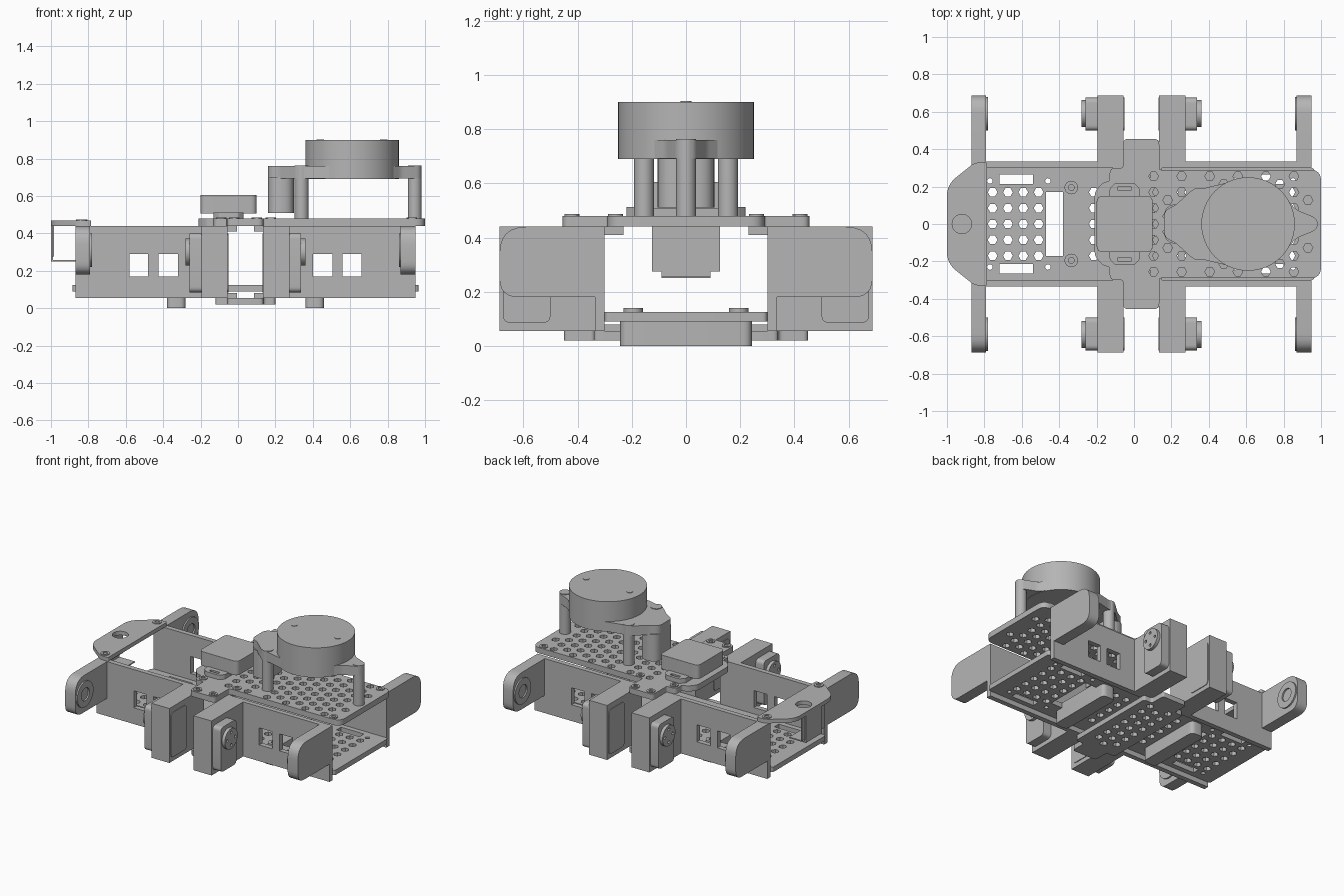
import bpy, bmesh, math
from mathutils import Vector

if "Cube" in bpy.data.objects:
    bpy.data.objects.remove(bpy.data.objects["Cube"], do_unlink=True)

grey = bpy.data.materials.new("plain_grey")
grey.use_nodes = True
tone = (0.46, 0.46, 0.46, 1)
grey.diffuse_color = tone
grey.node_tree.nodes["Principled BSDF"].inputs["Base Color"].default_value = tone

MID = 0.04          # x of the chassis symmetry plane
made = []


def circle(x, y, r, n=32):
    return [(x + r * math.cos(math.tau * i / n), y + r * math.sin(math.tau * i / n)) for i in range(n)]


def rect(x0, x1, y0, y1):
    return [(x0, y0), (x1, y0), (x1, y1), (x0, y1)]


def rounded(points, r, steps=6):
    """Round the corners of a polygon; a point may carry its own radius."""
    out = []
    for i, p in enumerate(points):
        radius = p[2] if len(p) > 2 else r
        c = Vector(p[:2])
        a = Vector(points[i - 1][:2]) - c
        b = Vector(points[(i + 1) % len(points)][:2]) - c
        d = min(radius, a.length * 0.49, b.length * 0.49)
        if d <= 0:
            out.append(tuple(c))
            continue
        p1, p2 = c + a.normalized() * d, c + b.normalized() * d
        for k in range(steps + 1):
            t = k / steps
            out.append(tuple(p1 * (1 - t) ** 2 + c * 2 * t * (1 - t) + p2 * t * t))
    return out


def mirror_y(half):
    """Close an outline given for y > 0 by reflecting it."""
    return half + [(p[0], -p[1], *p[2:]) for p in reversed(half)]


def plate(name, outline, lo, hi, holes=(), axis="z"):
    """Extrude an outline with holes between two heights along an axis."""
    curve = bpy.data.curves.new(name, "CURVE")
    curve.dimensions, curve.fill_mode = "2D", "BOTH"
    curve.extrude = (hi - lo) / 2
    for loop in [outline, *holes]:
        s = curve.splines.new("POLY")
        s.points.add(len(loop) - 1)
        for q, p in zip(s.points, loop):
            q.co = (p[0], p[1], 0, 1)
        s.use_cyclic_u = True
    tmp = bpy.data.objects.new(name + "_path", curve)
    bpy.context.collection.objects.link(tmp)
    deps = bpy.context.evaluated_depsgraph_get()
    mesh = bpy.data.meshes.new_from_object(tmp.evaluated_get(deps))
    bpy.data.objects.remove(tmp, do_unlink=True)
    mid = (lo + hi) / 2
    bm = bmesh.new()
    bm.from_mesh(mesh)
    for v in bm.verts:
        a, b, c = v.co
        v.co = {"z": (a, b, c + mid), "y": (a, c + mid, b), "x": (c + mid, a, b)}[axis]
    bmesh.ops.remove_doubles(bm, verts=bm.verts, dist=1e-5)
    bmesh.ops.recalc_face_normals(bm, faces=bm.faces)
    bm.to_mesh(mesh)
    bm.free()
    mesh.name = name
    ob = bpy.data.objects.new(name, mesh)
    bpy.context.collection.objects.link(ob)
    mesh.materials.clear()
    mesh.materials.append(grey)
    made.append(ob)
    return ob


def box(name, x0, x1, y0, y1, z0, z1):
    return plate(name, rect(x0, x1, y0, y1), z0, z1)


def span(s, a, b):
    """Offsets from the symmetry plane as an ordered x range."""
    return sorted((MID + s * a, MID + s * b))


def clear_of(x, y, spots, gap):
    return all(math.hypot(x - a, y - b) > gap for a, b in spots)


# Perforated floor plate
holes = []
for s in (-1, 1):
    for i in range(4):
        holes += [circle(MID + s * (0.55 + 0.082 * i), 0.085 * j, 0.026, 6) for j in range(-2, 3)]
    holes.append(rect(*span(s, 0.42, 0.51), -0.17, 0.17))
    for t in (-1, 1):
        holes.append(rect(*span(s, 0.58, 0.76), *sorted((t * 0.215, t * 0.265))))
        holes += [circle(MID + s * u, t * 0.23, 0.015, 12) for u in (0.5, 0.81)]
for i in range(-3, 4):
    holes += [circle(MID + 0.085 * i, 0.085 * j, 0.026, 6) for j in range(-2, 3)]
plate("floor_plate", rounded(rect(-0.885, 0.965, -0.3, 0.3), 0.02), 0.09, 0.125, holes)

# Lower cross plate under the motors
half = [(0.235, 0), (0.16, 0.24), (0.16, 0.34), (0.095, 0.34), (0.095, 0.45)]
right = [(MID + u, y) for u, y in half[1:]]
left = [(MID - u, y) for u, y in reversed(half[1:])]
holes = [circle(MID + 0.075 * i, 0.085 * j + 0.0425 * (i % 2), 0.026, 6)
         for i in (-1, 0, 1) for j in range(-3, 3 + 1)]
plate("lower_cross_plate", rounded(mirror_y(right + left), 0.02), 0.02, 0.055, holes)

# Top deck with staggered holes
screws = [(x, s * y) for s in (-1, 1) for x, y in
          [(-0.02, 0.42), (0.1, 0.42), (-0.09, 0.26), (0.175, 0.26), (0.93, 0.26)]]
posts = [(0.34, 0.155), (0.34, -0.155), (0.945, 0)]
deck = [(1.0, 0.29, 0.06), (0.135, 0.29, 0.01), (0.135, 0.455, 0.03), (-0.06, 0.455, 0.03),
        (-0.06, 0.3, 0.01), (-0.13, 0.3, 0.03), (-0.13, 0.23, 0.01), (-0.17, 0.22, 0.02), (-0.21, 0.17, 0.02)]
holes = []
for i in range(12):
    for j in range(-3, 4):
        x, y = 0.105 + 0.075 * i, 0.085 * j + 0.0425 * (i % 2)
        if abs(y) < 0.26 and clear_of(x, y, screws + posts, 0.062):
            holes.append(circle(x, y, 0.026, 6))
plate("top_deck", rounded(mirror_y(deck), 0.02), 0.44, 0.48, holes)
for x, y in screws:
    plate("deck_screw", circle(x, y, 0.028, 24), 0.48, 0.486, [circle(x, y, 0.014, 16)])

# Chassis sides, repeated on all four corners
for s in (-1, 1):
    for t in (-1, 1):
        wall = rect(*span(s, 0.095, 0.91), 0.055, 0.44)
        windows = [rect(*span(s, a, b), 0.17, 0.29) for a, b in ((0.36, 0.465), (0.52, 0.62))]
        plate("side_wall", wall, *sorted((t * 0.3, t * 0.335)), windows, "y")
        for z0, z1 in ((0.41, 0.44), (0.055, 0.08)):
            box("deck_tab", *span(s, 0.045, 0.11), *sorted((t * 0.23, t * 0.335)), z0, z1)
        # Motor housing, motor and output disc
        box("motor_housing", *span(s, 0.095, 0.235), *sorted((t * 0.3, t * 0.688)), 0.055, 0.44)
        cover = rounded(rect(*sorted((t * 0.5, t * 0.675)), 0.085, 0.4), 0.03)
        plate("motor_cover", cover, *span(s, 0.09, 0.096), axis="x")
        plate("motor_body", rounded(cover, 0), *span(s, 0.23, 0.298), axis="x")
        hub = circle(t * 0.59, 0.3, 0.072)
        pins = [circle(t * 0.59 + a, 0.3 + b, 0.01, 12) for a, b in ((0.045, 0), (-0.045, 0), (0, 0.045), (0, -0.045))]
        plate("output_disc", hub, *span(s, 0.295, 0.32), pins, "x")
        # End arm with bearing ring on the inner face
        arm = rounded([(t * 0.33, 0.18, 0), (t * 0.688, 0.18, 0.07), (t * 0.688, 0.44, 0.1), (t * 0.33, 0.44, 0)], 0)
        plate("end_arm", arm, *span(s, 0.83, 0.91), axis="x")
        ring = circle(t * 0.59, 0.31, 0.09)
        plate("bearing_ring", ring, *span(s, 0.82, 0.831), [circle(t * 0.59, 0.31, 0.045)], "x")
        # Standoff ring on the floor
        x = MID + s * 0.375
        plate("floor_boss", circle(x, t * 0.195, 0.036), 0.12, 0.14, [circle(x, t * 0.195, 0.016, 16)])
    # Foot bar
    plate("foot_bar", rounded(rect(*span(s, 0.32, 0.42), -0.243, 0.243), 0.035), 0, 0.09)

# Sensor bracket at the rear end
bracket = [(-0.785, 0.33, 0.01), (-0.85, 0.33, 0.04), (-1.0, 0.21, 0.06)]
plate("bracket_plate", rounded(mirror_y(bracket), 0.02), 0.44, 0.468, [circle(-0.92, 0, 0.052)])
for t in (-1, 1):
    plate("bracket_screw", circle(-0.835, t * 0.29, 0.03, 24), 0.468, 0.473, [circle(-0.835, t * 0.29, 0.015, 16)])
box("bracket_back", -1.0, -0.99, -0.09, 0.09, 0.25, 0.45)
box("bracket_wing", -0.995, -0.985, -0.125, 0.125, 0.275, 0.45)
box("bracket_lip", -1.0, -0.87, -0.09, 0.09, 0.25, 0.258)

# Receiver module on the deck
pad = [(0.03, 0.16), (0.03, 0.19), (0.0, 0.22), (-0.1, 0.22), (-0.13, 0.19), (-0.13, 0.16)]
slots = [rect(-0.085, -0.015, *sorted((t * 0.18, t * 0.2))) for t in (-1, 1)]
plate("receiver_pad", rounded(mirror_y(pad), 0.01), 0.48, 0.512, slots)
dome = plate("receiver_case", rounded(rect(-0.2, 0.1, -0.15, 0.15), 0.035), 0.505, 0.605)
bev = dome.modifiers.new("soft_edges", "BEVEL")
bev.width, bev.segments = 0.018, 3

# Scanner: posts, base, drive housing and round head
for x, y in posts:
    plate("scanner_post", circle(x, y, 0.037), 0.48, 0.764)
base = [(0.98, 0.03, 0.03), (0.87, 0.075), (0.8, 0.15), (0.5, 0.222), (0.37, 0.19), (0.32, 0.19, 0.04), (0.22, 0.1), (0.16, 0.07, 0.05)]
plate("scanner_base", rounded(mirror_y(base), 0.02), 0.692, 0.76)
plate("scanner_drive", rounded(rect(0.16, 0.3, -0.105, 0.105), 0.07), 0.51, 0.7)
plate("scanner_head", circle(0.61, 0, 0.25, 64), 0.69, 0.9)
for x in (0.44, 0.78):
    plate("scanner_cap_pin", circle(x, 0, 0.02, 20), 0.899, 0.903)

# Smooth the round sides, keep the edges sharp
bpy.ops.object.select_all(action="DESELECT")
for ob in made:
    ob.select_set(True)
bpy.context.view_layer.objects.active = made[0]
bpy.ops.object.shade_smooth_by_angle(angle=math.radians(32))
